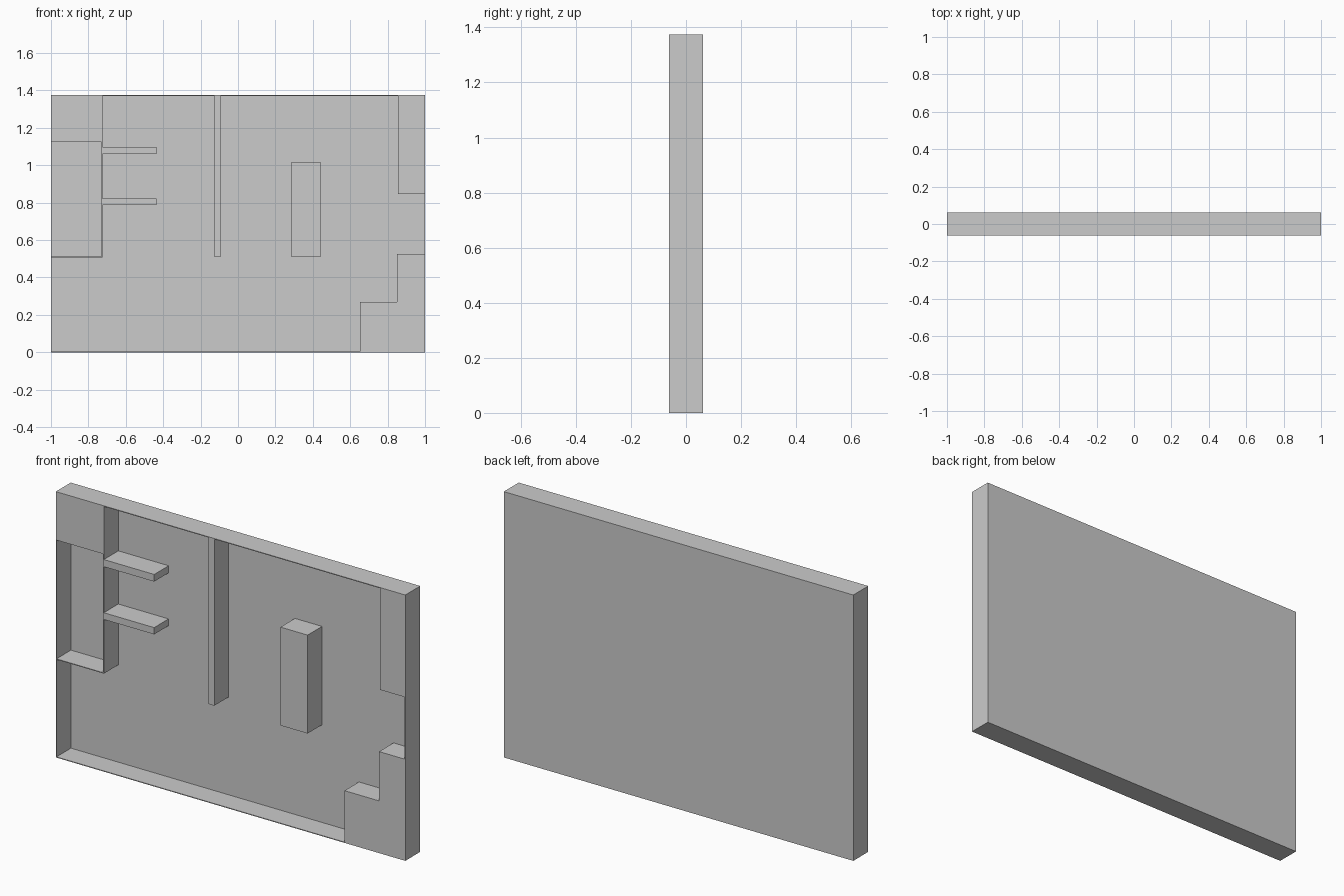
import bpy, bmesh, math
from mathutils import Matrix

if "Cube" in bpy.data.objects:
    bpy.data.objects.remove(bpy.data.objects["Cube"])

HALF_D, HEIGHT, T = 0.061, 1.375, 0.004   # half depth, height, sheet thickness


def rect(x0, z0, x1, z1):
    return [(x0, z0), (x1, z0), (x1, z1), (x0, z1)]


def prism(name, outlines, y0, y1):
    """Extrude front-view (x, z) outlines from y0 to y1; inner outlines cut holes."""
    curve = bpy.data.curves.new(name, 'CURVE')
    curve.dimensions = '2D'
    curve.fill_mode = 'BOTH'
    curve.extrude = (y1 - y0) / 2
    for pts in outlines:
        sp = curve.splines.new('POLY')
        sp.points.add(len(pts) - 1)
        for p, (x, z) in zip(sp.points, pts):
            p.co = (x, z, 0, 1)
        sp.use_cyclic_u = True
    tmp = bpy.data.objects.new(name + "_outline", curve)
    bpy.context.collection.objects.link(tmp)
    bpy.context.view_layer.update()
    dg = bpy.context.evaluated_depsgraph_get()
    mesh = bpy.data.meshes.new_from_object(tmp.evaluated_get(dg))
    bpy.data.objects.remove(tmp)

    # Stand the extrusion upright and weld caps to sides
    bm = bmesh.new()
    bm.from_mesh(mesh)
    bmesh.ops.remove_doubles(bm, verts=bm.verts, dist=1e-5)
    bm.transform(Matrix.Translation((0, (y0 + y1) / 2, 0)) @ Matrix.Rotation(math.pi / 2, 4, 'X'))
    bmesh.ops.recalc_face_normals(bm, faces=bm.faces)
    for f in bm.faces:
        f.smooth = False
    bm.to_mesh(mesh)
    bm.free()
    mesh.name = name
    obj = bpy.data.objects.new(name, mesh)
    bpy.context.collection.objects.link(obj)
    return obj


back = HALF_D - T
left, right, top = -1 + T, 1 - T, HEIGHT - T

# Open area of the tray, going round its inner edge
main_room = [
    (left, T), (0.652, T),
    (0.652, 0.27), (0.85, 0.27), (0.85, 0.525), (right, 0.525),        # steps
    (right, 0.846), (0.855, 0.846), (0.855, top),                      # upper right block
    (-0.093, top), (-0.093, 0.51), (-0.126, 0.51), (-0.126, top),      # hanging divider
    (-0.725, top),
]
for z1, z0 in ((1.097, 1.06), (0.822, 0.787)):                         # two short ledges
    main_room += [(-0.725, z1), (-0.437, z1), (-0.437, z0), (-0.725, z0)]
main_room += [(-0.725, 0.507), (left, 0.507)]

# Closed compartment on the left, behind thin partitions
side_room = rect(left, 0.507 + T, -0.725 - T, 1.125)

prism("walls", [rect(-1, 0, 1, HEIGHT), main_room, side_room], -HALF_D, back)
prism("back_panel", [rect(-1, 0, 1, HEIGHT)], back, HALF_D)
prism("free_standing_block", [rect(0.286, 0.509, 0.441, 1.018)], -HALF_D, back)
